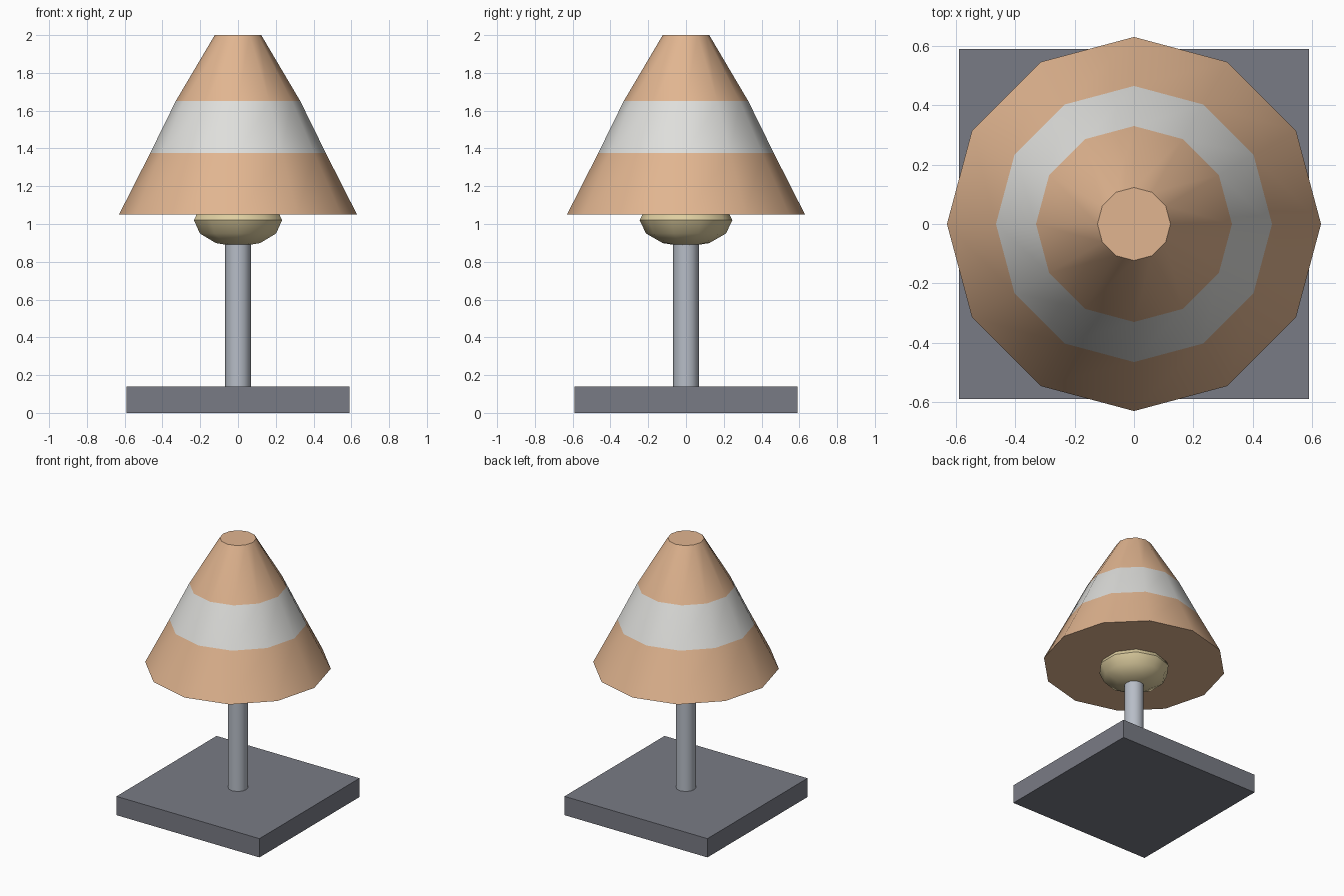
import bpy, bmesh
from math import sin, cos, pi, radians

cube = bpy.data.objects.get("Cube")
if cube:
    bpy.data.objects.remove(cube, do_unlink=True)


def material(name, r, g, b):
    """Flat material from an sRGB colour in 0..255."""
    lin = [((c / 255 + 0.055) / 1.055) ** 2.4 for c in (r, g, b)] + [1]
    m = bpy.data.materials.new(name)
    m.use_nodes = True
    m.diffuse_color = lin
    m.node_tree.nodes["Principled BSDF"].inputs["Base Color"].default_value = lin
    return m


peach = material("peach shade", 225, 181, 144)
white = material("white band", 222, 222, 219)
cream = material("cream bulb", 222, 206, 160)
steel = material("light steel", 183, 189, 199)
slate = material("slate grey", 121, 123, 133)


def finish(name, bm, mats, smooth=True):
    bmesh.ops.recalc_face_normals(bm, faces=bm.faces)
    mesh = bpy.data.meshes.new(name)
    bm.to_mesh(mesh)
    bm.free()
    for m in mats:
        mesh.materials.append(m)
    obj = bpy.data.objects.new(name, mesh)
    bpy.context.collection.objects.link(obj)
    if smooth:
        bpy.ops.object.select_all(action="DESELECT")
        obj.select_set(True)
        bpy.context.view_layer.objects.active = obj
        bpy.ops.object.shade_smooth_by_angle(angle=radians(45))
    return obj


def lathe(name, profile, sides, mats, band=None):
    """Closed solid of revolution; profile is (radius, z) from bottom to top."""
    bm = bmesh.new()
    rings = [[bm.verts.new((r * cos(2 * pi * i / sides), r * sin(2 * pi * i / sides), z))
              for i in range(sides)] for r, z in profile]
    for k, (low, high) in enumerate(zip(rings, rings[1:])):
        for i in range(sides):
            j = (i + 1) % sides
            face = bm.faces.new((low[i], low[j], high[j], high[i]))
            face.material_index = int(k == band)
    bm.faces.new(rings[0][::-1])
    bm.faces.new(rings[-1])
    bmesh.ops.remove_doubles(bm, verts=bm.verts, dist=1e-5)
    return finish(name, bm, mats)


# Square base slab
bm = bmesh.new()
bmesh.ops.create_cube(bm, size=1)
bmesh.ops.scale(bm, vec=(1.18, 1.18, 0.14), verts=bm.verts)
bmesh.ops.translate(bm, vec=(0, 0, 0.07), verts=bm.verts)
finish("base", bm, [slate], smooth=False)

# Post
lathe("post", [(0.068, 0.13), (0.068, 0.95)], 12, [steel])

# Flattened bulb
bm = bmesh.new()
bmesh.ops.create_uvsphere(bm, u_segments=10, v_segments=6, radius=1)
bmesh.ops.scale(bm, vec=(0.245, 0.245, 0.14), verts=bm.verts)
bmesh.ops.translate(bm, vec=(0, 0, 1.02), verts=bm.verts)
finish("bulb", bm, [cream])

# Conical shade with a pale band round the middle
lathe("shade", [(0.63, 1.05), (0.465, 1.375), (0.33, 1.65), (0.123, 2.0)],
      12, [peach, white], band=1)
